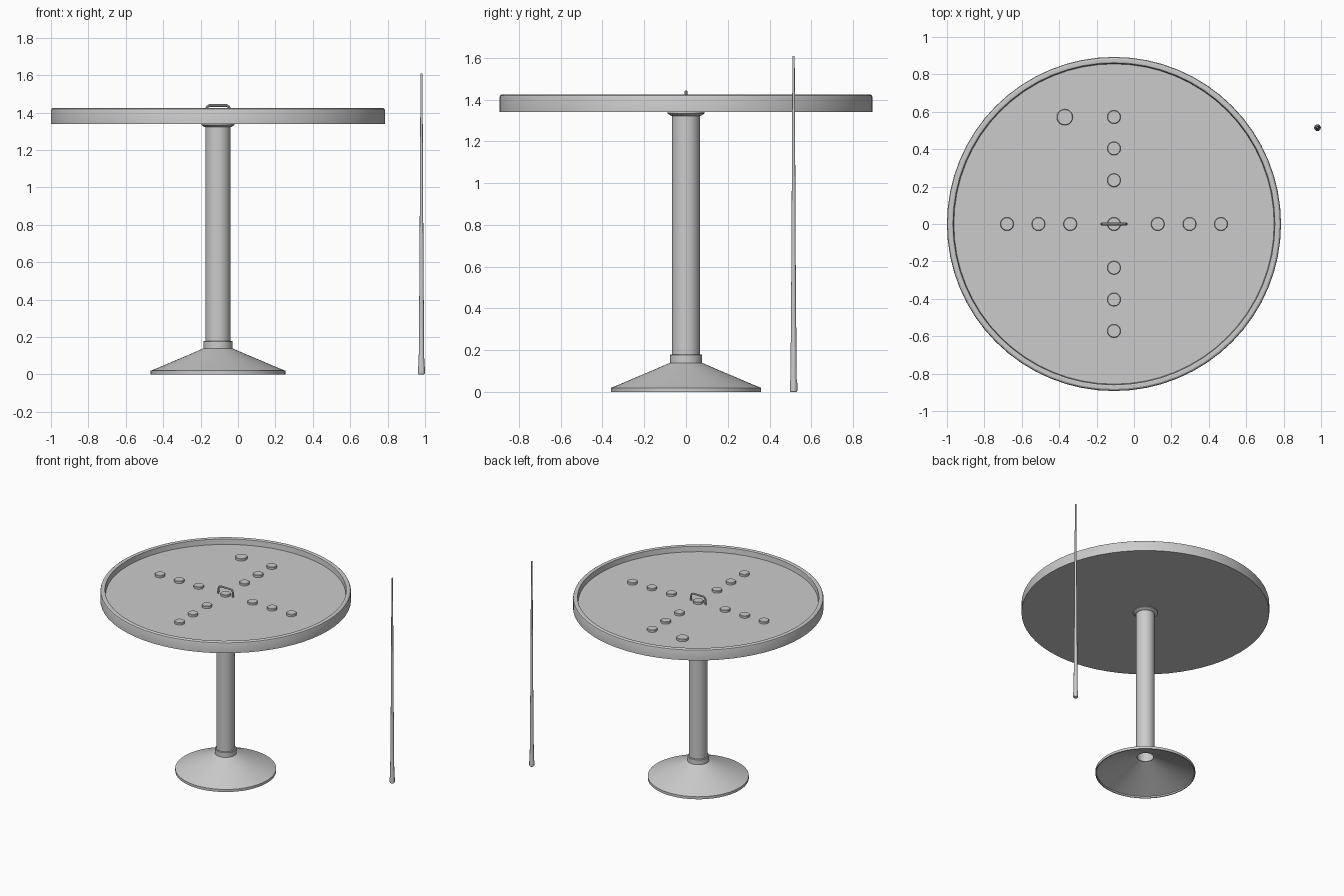
import bpy, math
from math import cos, sin, pi, radians

if "Cube" in bpy.data.objects:
    bpy.data.objects.remove(bpy.data.objects["Cube"])

CX = -0.107      # table axis
FLOOR = 1.38     # playing surface height


def lathe(name, profile, loc=(0, 0, 0), sides=64, closed=False):
    """Revolve (radius, z) points around z; radius 0 makes a pole."""
    verts, faces, rings = [], [], []
    for r, z in profile:
        start = len(verts)
        n = 1 if r == 0 else sides
        verts += [(r * cos(2 * pi * i / sides), r * sin(2 * pi * i / sides), z) for i in range(n)]
        rings.append((start, n))
    pairs = list(zip(rings, rings[1:]))
    if closed:
        pairs.append((rings[-1], rings[0]))
    for (a, na), (b, nb) in pairs:
        for i in range(sides):
            j = (i + 1) % sides
            quad = [a + i % na, a + j % na, b + j % nb, b + i % nb]
            faces.append(list(dict.fromkeys(quad)))
    mesh = bpy.data.meshes.new(name)
    mesh.from_pydata(verts, [], faces)
    obj = bpy.data.objects.new(name, mesh)
    obj.location = loc
    bpy.context.collection.objects.link(obj)
    smooth(obj)
    return obj


def smooth(obj):
    bpy.ops.object.select_all(action='DESELECT')
    obj.select_set(True)
    bpy.context.view_layer.objects.active = obj
    bpy.ops.object.shade_smooth_by_angle(angle=radians(30))


# Round tray top with raised, softened rim
lathe("table_top", [(0, 1.34), (0.893, 1.34), (0.893, 1.412), (0.890, 1.420), (0.882, 1.425),
                    (0.866, 1.425), (0.860, 1.421), (0.856, FLOOR), (0, FLOOR)], (CX, 0, 0))

# Pedestal: hollow flared base, collar, column and top flange
lathe("base", [(0.077, 0.14), (0.15, 0.108), (0.25, 0.066), (0.32, 0.036), (0.36, 0.02), (0.36, 0.0),
               (0.352, 0.0), (0.352, 0.012), (0.25, 0.056), (0.15, 0.098), (0.066, 0.133)][::-1],
      (CX, 0, 0), closed=True)
lathe("base_collar", [(0.066, 0.135), (0.077, 0.135), (0.077, 0.177), (0.074, 0.18), (0.066, 0.18)],
      (CX, 0, 0), 48, True)
lathe("column", [(0.060, 0.135), (0.067, 0.135), (0.067, 1.34), (0.060, 1.34)], (CX, 0, 0), 48, True)
lathe("top_flange", [(0.067, 1.322), (0.076, 1.325), (0.088, 1.334), (0.088, 1.34), (0.067, 1.34)],
      (CX, 0, 0), 48, True)


# Playing discs laid out in a cross, plus one larger striker
def disc(name, x, y, r):
    h = 0.018
    lathe(name, [(0, 0), (r, 0), (r, h - 0.003), (r - 0.003, h), (0, h)], (x, y, FLOOR), 32)


disc("disc_centre", CX, 0, 0.036)
for k in range(4):
    a = k * pi / 2
    for i, d in enumerate((0.234, 0.404, 0.572)):
        disc(f"disc_{k}_{i}", CX + d * cos(a), d * sin(a), 0.036)
disc("striker", -0.37, 0.571, 0.043)

# Wire handle arching over the centre disc
curve = bpy.data.curves.new("handle", 'CURVE')
curve.dimensions = '3D'
curve.bevel_depth = 0.007
curve.bevel_resolution = 2
curve.use_fill_caps = True
half = [(0.065, FLOOR), (0.062, 1.418), (0.058, 1.431), (0.046, 1.438)]
path = [(-x, z) for x, z in half] + half[::-1]
spline = curve.splines.new('POLY')
spline.points.add(len(path) - 1)
for p, (x, z) in zip(spline.points, path):
    p.co = (x, 0, z, 1)
handle = bpy.data.objects.new("handle", curve)
handle.location = (CX, 0, 0)
bpy.context.collection.objects.link(handle)
bpy.ops.object.select_all(action='DESELECT')
handle.select_set(True)
bpy.context.view_layer.objects.active = handle
bpy.ops.object.convert(target='MESH')
smooth(bpy.context.view_layer.objects.active)

# Tapered cue standing beside the table
lathe("cue", [(0, 0), (0.014, 0), (0.018, 0.006), (0.018, 0.04), (0.015, 0.062), (0.0125, 0.35),
              (0.0105, 0.60), (0.008, 1.1), (0.0055, 1.585), (0.0055, 1.605), (0.004, 1.61), (0, 1.61)],
      (0.981, 0.515, 0), 20)
